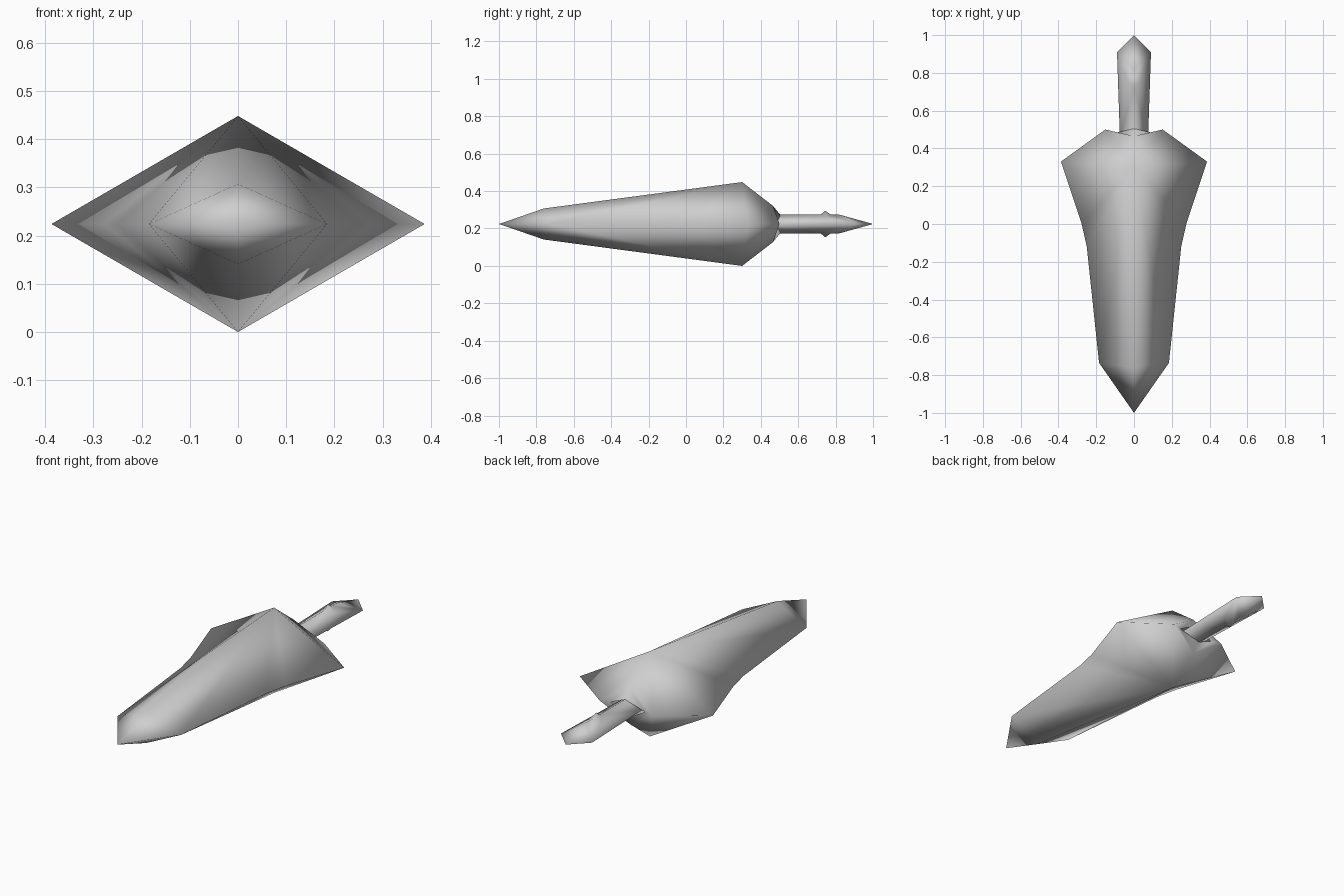
import bpy

if "Cube" in bpy.data.objects:
    bpy.data.objects.remove(bpy.data.objects["Cube"])

MID = 0.224  # height of the symmetry plane

steel = bpy.data.materials.new("light grey steel")
steel.diffuse_color = (0.62, 0.62, 0.62, 1)
steel.use_nodes = True
steel.node_tree.nodes["Principled BSDF"].inputs["Base Color"].default_value = steel.diffuse_color


def quarter_part(name, points, faces):
    """Build the upper right quarter of a part and mirror it in x and z."""
    keys = list(points)
    mesh = bpy.data.meshes.new(name)
    mesh.from_pydata([points[k] for k in keys], [],
                     [[keys.index(k) for k in f.split()] for f in faces])
    mesh.materials.append(steel)
    mesh.shade_smooth()
    obj = bpy.data.objects.new(name, mesh)
    bpy.context.collection.objects.link(obj)
    obj.location.z = MID
    mirror = obj.modifiers.new("mirror", 'MIRROR')
    mirror.use_axis = (True, False, True)
    mirror.use_mirror_merge = True
    mirror.merge_threshold = 0.0005
    return obj


# Blade: pointed front, narrow waist, flared shoulders and domed rear
quarter_part("blade", {
    "tip": (0, -1, 0),
    "front_side": (0.185, -0.735, 0), "front_ridge": (0, -0.76, 0.083),
    "waist_a": (0.25, -0.12, 0), "waist_b": (0.277, 0.0, 0),
    "wing": (0.387, 0.33, 0), "crest": (0, 0.30, 0.224),
    "shoulder": (0.152, 0.50, 0), "notch": (0.10, 0.482, 0),
    "dome": (0, 0.465, 0.097), "collar": (0, 0.505, 0.048),
}, [
    "tip front_side front_ridge",
    "front_side crest front_ridge",
    "front_side waist_a crest",
    "waist_a waist_b crest",
    "waist_b wing crest",
    "wing shoulder crest",
    "shoulder dome crest",
    "shoulder notch dome",
    "notch collar dome",
])

# Handle: diamond bar with a small spur above and below, and a pointed end
quarter_part("handle", {
    "root_side": (0.075, 0.47, 0), "root_ridge": (0, 0.47, 0.05),
    "spur_front": (0, 0.72, 0.05), "spur_peak": (0, 0.745, 0.071),
    "spur_back": (0, 0.775, 0.05), "spur_side": (0.036, 0.755, 0.031),
    "end_side": (0.09, 0.91, 0), "end_ridge": (0, 0.82, 0.05),
    "end_tip": (0, 1, 0),
}, [
    "root_side spur_front root_ridge",
    "root_side spur_side spur_front",
    "spur_side spur_peak spur_front",
    "spur_side spur_back spur_peak",
    "root_side end_side spur_side",
    "end_side spur_back spur_side",
    "end_side end_ridge spur_back",
    "end_side end_tip end_ridge",
])
